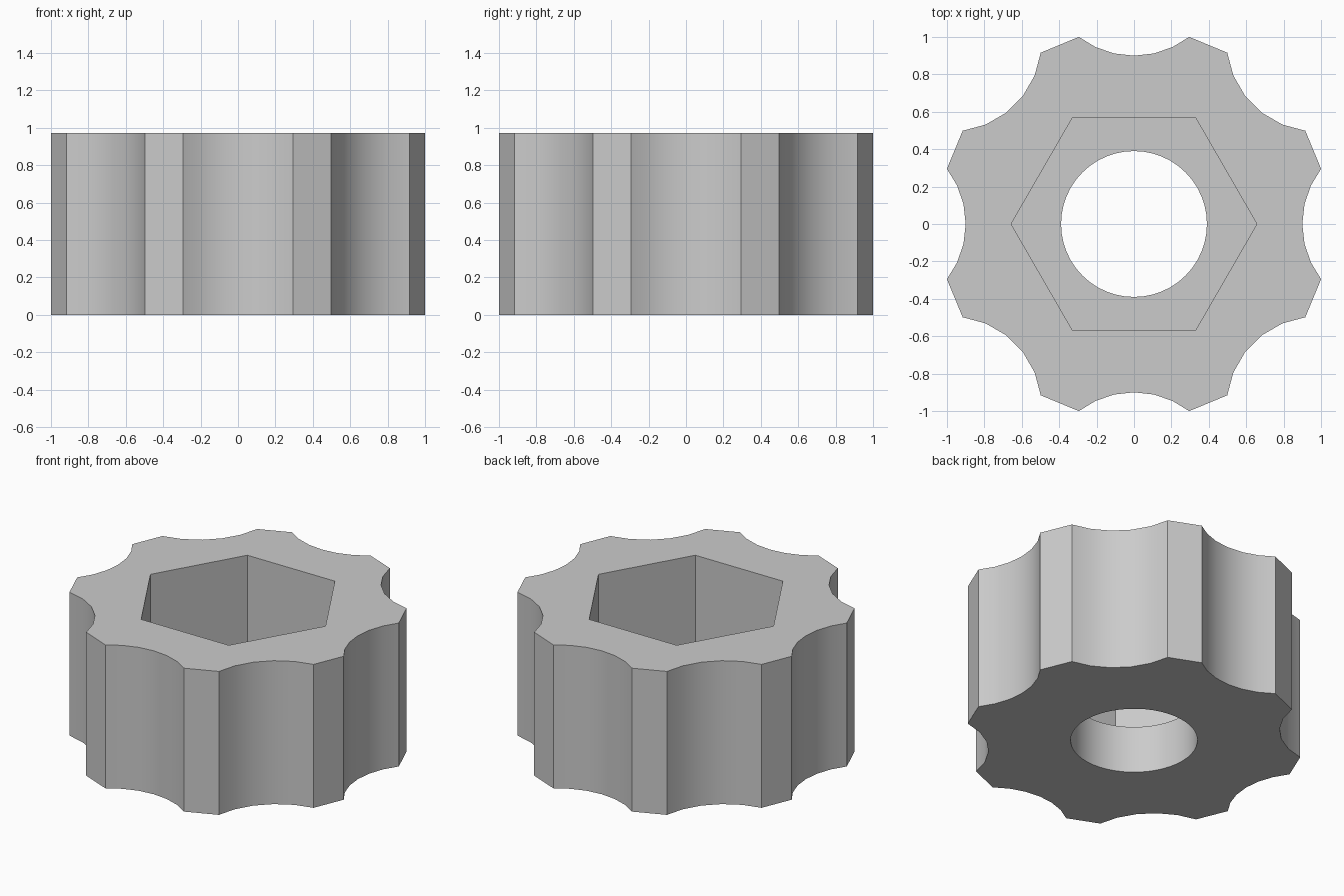
import bpy, bmesh
from math import cos, sin, pi, radians
from mathutils import Vector, Matrix

default_cube = bpy.data.objects.get("Cube")
if default_cube:
    bpy.data.objects.remove(default_cube)

HEIGHT = 0.973
POCKET_FLOOR = 0.32

grey = bpy.data.materials.new("plain grey")
grey.use_nodes = True
colour = (0.6, 0.6, 0.6, 1)
grey.diffuse_color = colour
grey.node_tree.nodes["Principled BSDF"].inputs["Base Color"].default_value = colour


def prism(name, outline, bottom, top):
    """Extrude a flat outline from bottom to top."""
    bm = bmesh.new()
    base = bm.faces.new([bm.verts.new((x, y, bottom)) for x, y in outline])
    walls = bmesh.ops.extrude_face_region(bm, geom=[base], use_keep_orig=True)
    moved = [v for v in walls["geom"] if isinstance(v, bmesh.types.BMVert)]
    bmesh.ops.translate(bm, verts=moved, vec=(0, 0, top - bottom))
    bmesh.ops.recalc_face_normals(bm, faces=bm.faces)
    mesh = bpy.data.meshes.new(name)
    bm.to_mesh(mesh)
    bm.free()
    mesh.materials.append(grey)
    obj = bpy.data.objects.new(name, mesh)
    bpy.context.collection.objects.link(obj)
    return obj


def ring(radius, sides):
    return [(radius * cos(2 * pi * i / sides), radius * sin(2 * pi * i / sides))
            for i in range(sides)]


# Grip outline: eight concave flutes joined by short flats
outline = []
flute_radius, flute_centre, half_angle = 0.485, 1.385, radians(37.5)
for flute in range(8):
    steps = 5 if flute % 2 else 6
    turn = Matrix.Rotation(flute * pi / 4, 2)
    for i in range(steps + 1):
        a = half_angle * (2 * i / steps - 1)
        outline.append(turn @ Vector((flute_centre - flute_radius * cos(a),
                                      flute_radius * sin(a))))

knob = prism("fluted_knob", outline, 0, HEIGHT)

# Hexagonal pocket from above and round bore through the floor
cutters = [prism("hex_pocket_cutter", ring(0.657, 6), POCKET_FLOOR, HEIGHT + 0.2),
           prism("bore_cutter", ring(0.39, 48), -0.2, POCKET_FLOOR + 0.2)]
for cutter in cutters:
    cutter.hide_render = True
    cut = knob.modifiers.new(cutter.name, 'BOOLEAN')
    cut.operation = 'DIFFERENCE'
    cut.solver = 'EXACT'
    cut.object = cutter

bpy.ops.object.select_all(action='DESELECT')
knob.select_set(True)
bpy.context.view_layer.objects.active = knob
for cutter in cutters:
    bpy.ops.object.modifier_apply(modifier=cutter.name)
    bpy.data.objects.remove(cutter)

# Smooth flutes and bore, crisp corners
bpy.ops.object.shade_smooth_by_angle(angle=radians(30))
